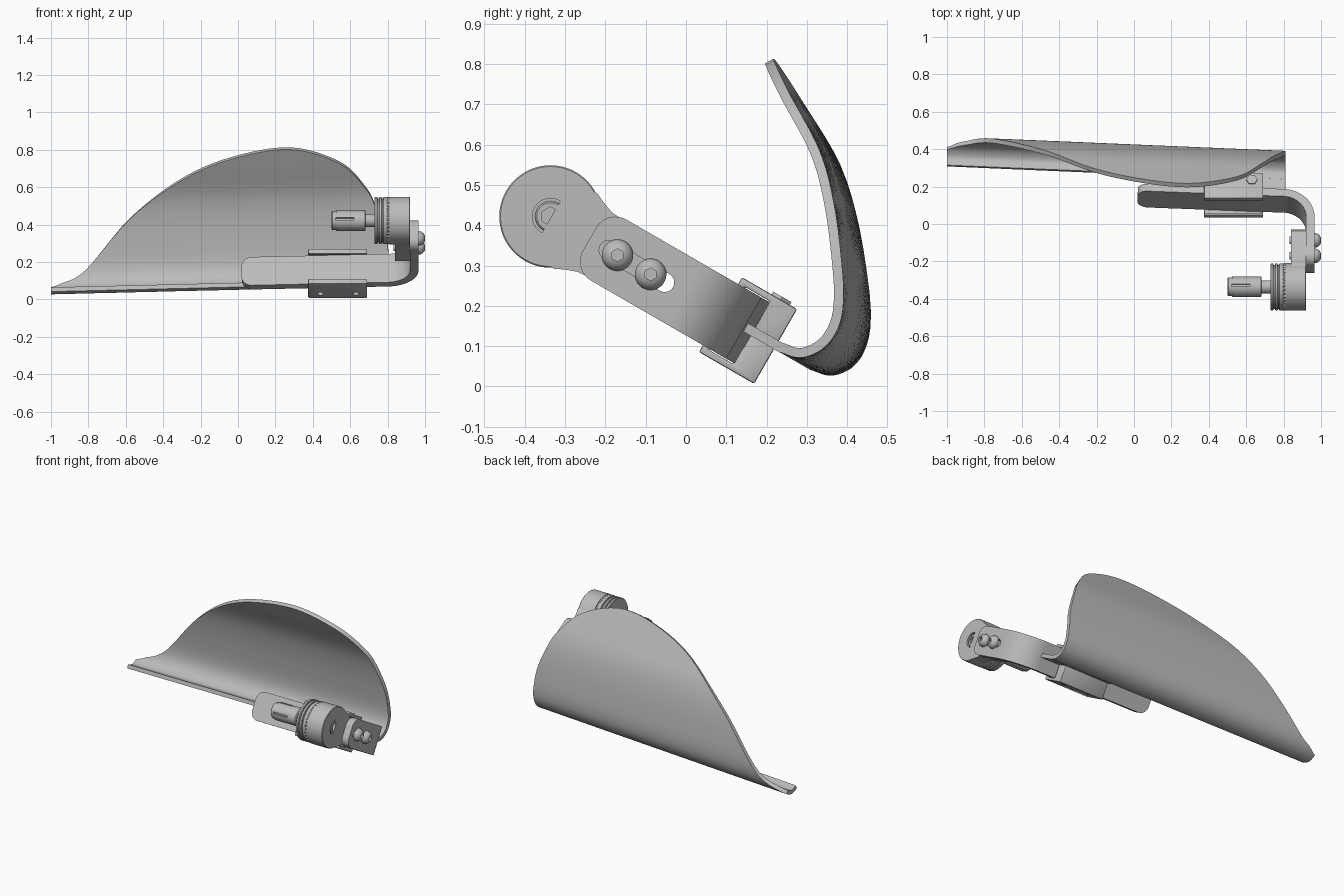
import bpy, bmesh
from math import sin, cos, pi, sqrt, radians
from mathutils import Matrix, Vector

if "Cube" in bpy.data.objects:
    bpy.data.objects.remove(bpy.data.objects["Cube"])

grey = bpy.data.materials.new("satin_grey")
grey.use_nodes = True
grey.diffuse_color = (0.5, 0.5, 0.5, 1)
grey.node_tree.nodes["Principled BSDF"].inputs["Base Color"].default_value = (0.5, 0.5, 0.5, 1)

# The bracket frame (x, u, v) leans 30 degrees about the x axis
LEAN = Matrix.Rotation(radians(-30), 4, "X")
MID = 0.197      # centre line of the bracket in v


def finish(name, bm, matrix=None):
    if matrix:
        bm.transform(matrix)
    bmesh.ops.recalc_face_normals(bm, faces=bm.faces)
    mesh = bpy.data.meshes.new(name)
    bm.to_mesh(mesh)
    bm.free()
    mesh.materials.append(grey)
    ob = bpy.data.objects.new(name, mesh)
    bpy.context.collection.objects.link(ob)
    return ob


def activate(ob):
    bpy.ops.object.select_all(action="DESELECT")
    ob.select_set(True)
    bpy.context.view_layer.objects.active = ob


def smooth(ob, angle=35):
    activate(ob)
    bpy.ops.object.shade_smooth_by_angle(angle=radians(angle))
    return ob


def modify(ob, kind, **settings):
    mod = ob.modifiers.new(kind.lower(), kind)
    for key, value in settings.items():
        setattr(mod, key, value)
    activate(ob)
    bpy.ops.object.modifier_apply(modifier=mod.name)
    return ob


def cut(ob, cutter):
    modify(ob, "BOOLEAN", object=cutter, operation="DIFFERENCE", solver="EXACT")
    bpy.data.objects.remove(cutter)
    return ob


def prism(name, points, vector, matrix=LEAN):
    """Extrude a closed outline along a vector."""
    bm = bmesh.new()
    face = bm.faces.new([bm.verts.new(p) for p in points])
    new = bmesh.ops.extrude_face_region(bm, geom=[face])["geom"]
    bmesh.ops.translate(bm, vec=vector, verts=[g for g in new if isinstance(g, bmesh.types.BMVert)])
    return finish(name, bm, matrix)


def lathe(name, profile, u, v=MID, steps=48):
    """Spin (x, radius) pairs about an axis parallel to x."""
    bm = bmesh.new()
    verts = [bm.verts.new((x, u, v + r)) for x, r in profile]
    edges = [bm.edges.new(pair) for pair in zip(verts, verts[1:])]
    bmesh.ops.spin(bm, geom=verts + edges, cent=(0, u, v), axis=(1, 0, 0),
                   angle=2 * pi, steps=steps, use_duplicate=False)
    bmesh.ops.remove_doubles(bm, verts=bm.verts, dist=0.0001)
    return finish(name, bm, LEAN)


def ring(x, u, v, r, n=6, turn=0):
    return [(x, u + r * cos(2 * pi * i / n + turn), v + r * sin(2 * pi * i / n + turn)) for i in range(n)]


def sheet(name, columns, thickness):
    """Skin a grid of points and give it thickness about its middle."""
    bm = bmesh.new()
    grid = [[bm.verts.new(p) for p in col] for col in columns]
    for a, b in zip(grid, grid[1:]):
        for i in range(len(a) - 1):
            bm.faces.new((a[i], b[i], b[i + 1], a[i + 1]))
    return modify(finish(name, bm), "SOLIDIFY", thickness=thickness, offset=0)


def spline(points, steps):
    """Smooth curve through the points."""
    pts = [Vector(p) for p in points]
    pts = [2 * pts[0] - pts[1]] + pts + [2 * pts[-1] - pts[-2]]
    out = []
    for a, b, c, d in zip(pts, pts[1:], pts[2:], pts[3:]):
        for i in range(steps):
            t = i / steps
            out.append(0.5 * (2 * b + (c - a) * t + (2 * a - 5 * b + 4 * c - d) * t * t
                              + (3 * b - a - 3 * c + d) * t ** 3))
    return out + [pts[-2]]


# Curved guard: one section swept along x and trimmed to the rim outline
section = spline([(0.235, 0.097), (0.285, 0.083), (0.335, 0.105), (0.367, 0.15), (0.379, 0.21),
                  (0.375, 0.3), (0.354, 0.45), (0.316, 0.583), (0.236, 0.727), (0.18, 0.828)], 12)
rim = spline([(-1, 0.055), (-0.95, 0.075), (-0.82, 0.15), (-0.58, 0.43), (-0.31, 0.636),
              (-0.04, 0.754), (0.28, 0.807), (0.545, 0.73), (0.68, 0.6), (0.735, 0.5),
              (0.79, 0.35), (0.81, 0.2)], 6)
lowest = min(range(len(section)), key=lambda i: section[i].y)


def guard_column(x, z, rows=36):
    shift = 0.049 * (0.8 - x)
    target = z + 0.5 * shift
    end = next((i for i in range(lowest + 1, len(section)) if section[i].y >= target), len(section) - 1)
    a, b = section[end - 1], section[end]
    last = end - 1 + min(1, max(0, (target - a.y) / (b.y - a.y)))
    col = []
    for k in range(rows + 1):
        s = last * k / rows
        i = min(int(s), len(section) - 2)
        p = section[i].lerp(section[i + 1], s - i)
        col.append((x, p.x + 0.866 * shift, p.y - 0.5 * shift))
    return col


smooth(sheet("guard_shell", [guard_column(*p) for p in rim], 0.024), 40)
prism("guard_tab", [(0.37, 0.055, 0.189), (0.81, 0.055, 0.189), (0.81, 0.162, 0.189), (0.37, 0.162, 0.189)],
      (0, 0, 0.024))

# Bent bracket strip with rounded ends and an adjusting slot
RAD, HALF, CORNER = 0.15, 0.0875, 0.055
ease = [CORNER * (1 - cos(pi / 2 * i / 8)) for i in range(9)]
path = [(0.943, -0.39 + e) for e in ease]
path += [(0.793 + RAD * cos(a), -0.12 + RAD * sin(a)) for a in [radians(92.5) * i / 14 for i in range(15)]]
path += [(0.02 + e, 0.064 - 0.049 * e) for e in reversed(ease)]
columns = []
for i, (x, u) in enumerate(path):
    e = ease[min(i, len(path) - 1 - i, 8)]
    h = HALF - CORNER + sqrt(max(0, CORNER ** 2 - (CORNER - e) ** 2))
    columns.append([LEAN @ Vector((x, u, MID + h * k)) for k in (-1, 1)])
bracket = sheet("bent_bracket", columns, 0.045)
half_turn = [pi / 2 + pi * i / 10 for i in range(11)]
slot = [(0.85, u + s * 0.024 * cos(a), MID + s * 0.024 * sin(a))
        for u, s in ((-0.335, 1), (-0.175, -1)) for a in half_turn]
smooth(cut(bracket, prism("slot_cutter", slot, (0.2, 0, 0))))

# Clamp jaws holding the strip and the guard, mirrored about the centre line
jaw = [(-0.015, 0.107), (0.143, 0.107), (0.143, 0.006), (0.075, 0.006), (0.075, 0.09),
       (0.003, 0.09), (0.003, 0.078), (-0.015, 0.078)]
for name, side in (("upper_clamp_jaw", 1), ("lower_clamp_jaw", -1)):
    ob = prism(name, [(0.375, u, MID + side * v) for u, v in jaw], (0.315, 0, 0))
    modify(ob, "BEVEL", width=0.005, segments=2)
    if side < 0:
        for x in (0.44, 0.63):
            hole = [(x + a, 0.096 + b, 0.06) for a, b in [(p[1], p[2]) for p in ring(0, 0, 0, 0.016, 16)]]
            cut(ob, prism("hole_cutter", hole, (0, 0, 0.05)))
    smooth(ob)
for name, x in (("right_clamp_nut", 0.44), ("left_clamp_nut", 0.63)):
    prism(name, [(x + p[1], 0.096 + p[2], 0.3) for p in ring(0, 0, 0, 0.03)], (0, 0, 0.012))

# Pivot tab behind the slot, flared into the pivot disc
outline = [(-0.5, 0.1), (-0.43, 0.108), (-0.405, 0.096), (-0.375, 0.085), (-0.2, 0.075), (-0.182, 0.06)]
tab = [(0.84, u, MID + v) for u, v in outline] + [(0.84, u, MID - v) for u, v in reversed(outline)]
smooth(prism("pivot_tab", tab, (0.08, 0, 0)))

# Pivot disc with a recessed socket screw
AXIS = -0.502
disc = lathe("pivot_disc", [(0.81, 0), (0.81, 0.127), (0.917, 0.127), (0.92, 0.124), (0.92, 0.045),
                            (0.9, 0.045), (0.9, 0)], AXIS, steps=64)
smooth(disc)
screw = lathe("pivot_screw", [(0.89, 0), (0.89, 0.038), (0.914, 0.038), (0.918, 0.034), (0.918, 0)], AXIS)
smooth(cut(screw, prism("hex_cutter", ring(0.9, AXIS, MID, 0.024), (0.05, 0, 0))))

# Serrated ring and grooved friction plates
teeth = [ring(0.796, AXIS, MID, 0.127 if i % 2 else 0.121, 72)[i] for i in range(72)]
prism("serrated_ring", teeth, (0.016, 0, 0))
plates = [(0.73, 0)]
for start, stop in ((0.73, 0.747), (0.753, 0.77), (0.776, 0.8)):
    plates += [(start, 0.117), (start, 0.122), (start + 0.003, 0.125), (stop - 0.003, 0.125),
               (stop, 0.122), (stop, 0.117)]
smooth(lathe("friction_plates", plates + [(0.8, 0)], AXIS, steps=64))

# Shaft and slotted expanding sleeve
smooth(lathe("pivot_shaft", [(0.66, 0), (0.66, 0.035), (0.735, 0.035), (0.735, 0)], AXIS))
sleeve = lathe("expanding_sleeve", [(0.5, 0), (0.5, 0.046), (0.504, 0.05), (0.524, 0.05), (0.524, 0.055),
                                    (0.678, 0.055), (0.683, 0.05), (0.683, 0)], AXIS)
for k in range(4):
    turn = Matrix.Translation((0, AXIS, MID)) @ Matrix.Rotation(radians(20 + 90 * k), 4, "X")
    box = [(0.52, -0.006, 0.035), (0.62, -0.006, 0.035), (0.62, 0.006, 0.035), (0.52, 0.006, 0.035)]
    cut(sleeve, prism("groove_cutter", box, (0, 0, 0.04), LEAN @ turn))
smooth(sleeve)

# Two domed socket screws through the slot
for name, u in (("front_dome_screw", -0.31), ("rear_dome_screw", -0.215)):
    dome = [(0.965 + 0.035 * sin(a), 0.039 * cos(a)) for a in [radians(72) * i / 8 for i in range(9)]]
    head = lathe(name, [(0.83, 0), (0.83, 0.02), (0.964, 0.02), (0.964, 0.039)] + dome + [(dome[-1][0], 0)], u)
    x = 1.0 - dome[-1][0]
    head.data.transform(Matrix.Translation((x, 0, 0)))
    smooth(cut(head, prism("hex_cutter", ring(0.98, u, MID, 0.016), (0.05, 0, 0))))
